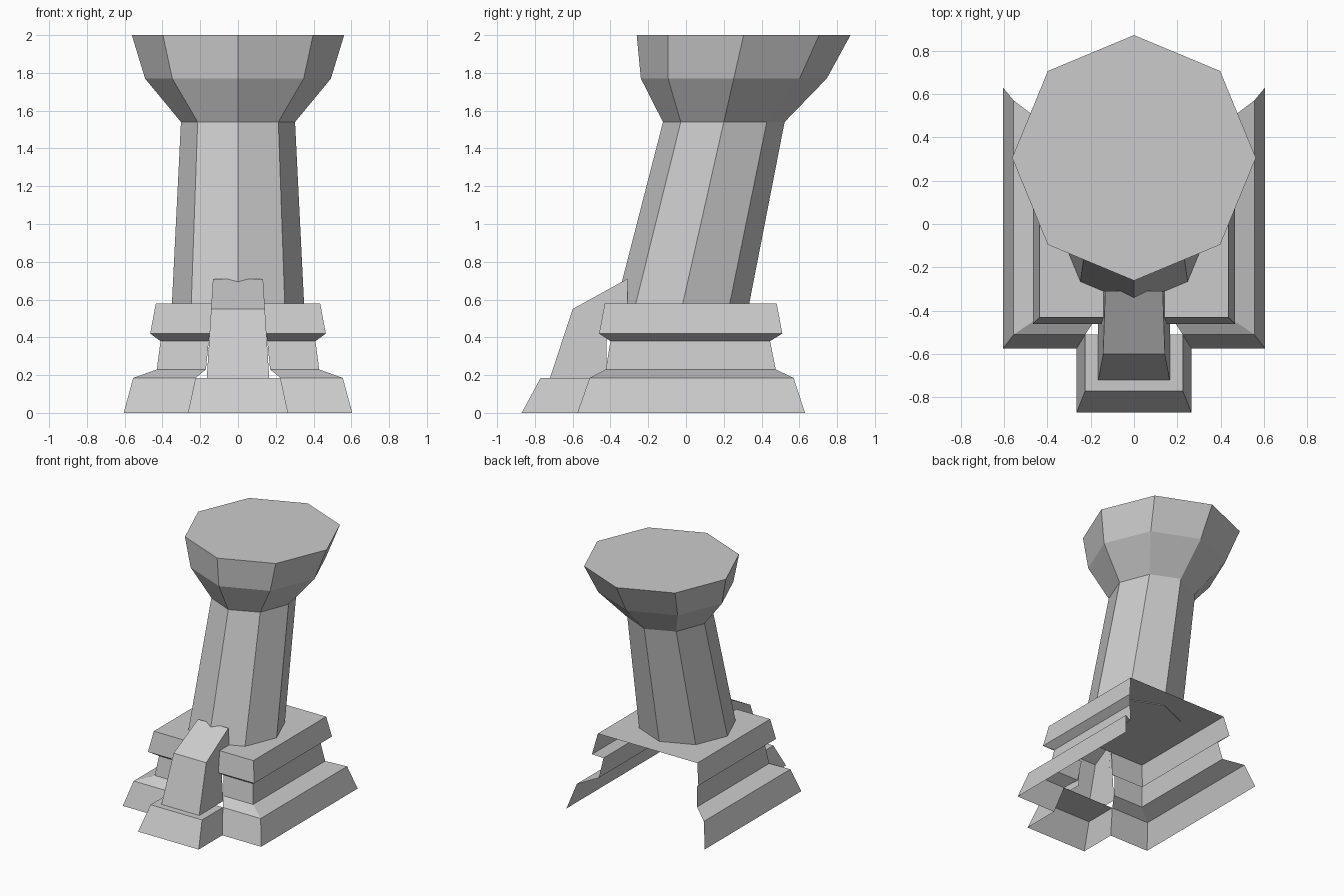
import bpy
import bmesh
import math

cube = bpy.data.objects.get("Cube")
if cube:
    bpy.data.objects.remove(cube, do_unlink=True)

stone = bpy.data.materials.new("grey stone")
stone.use_nodes = True
GREY = (0.6, 0.6, 0.6, 1)
stone.diffuse_color = GREY
stone.node_tree.nodes["Principled BSDF"].inputs["Base Color"].default_value = GREY


def finish(name, bm):
    mesh = bpy.data.meshes.new(name)
    bm.to_mesh(mesh)
    bm.free()
    mesh.materials.append(stone)
    obj = bpy.data.objects.new(name, mesh)
    bpy.context.collection.objects.link(obj)
    return obj


def loft(bm, rows, closed=False):
    """Skin stacked rows of points, low to high, each running counter-clockwise."""
    rings = [[bm.verts.new(p) for p in row] for row in rows]
    count = len(rings[0])
    for low, high in zip(rings, rings[1:]):
        for i in range(count if closed else count - 1):
            j = (i + 1) % count
            bm.faces.new((low[i], low[j], high[j], high[i]))
    return rings


def mirror_path(points):
    """Complete a path on the -x side with its +x half, back to front to back."""
    return points + [(-x, y, z) for x, y, z in reversed(points)]


# Stepped plinth: an open shell, with no back wall and a front gap for the buttress
# Each tier: height, half width, front y, back y, half width of the gap
tiers = [
    (0, .605, -.575, .63, .265),
    (.185, .555, -.51, .57, .225),
    (.23, .43, -.425, .475, .17),
    (.38, .41, -.40, .445, .155),
    (.42, .465, -.46, .51, .15),
    (.58, .435, -.43, .48, .14),
]
bm = bmesh.new()
left_rows = [[(-w, b, z), (-w, f, z), (-g, f, z)] for z, w, f, b, g in tiers]
loft(bm, left_rows)
loft(bm, [[(-x, y, z) for x, y, z in reversed(row)] for row in left_rows])
z, w, f, b, g = tiers[-1]
bm.faces.new([bm.verts.new(p) for p in ((-w, f, z), (w, f, z), (w, b, z), (-w, b, z))])
bmesh.ops.remove_doubles(bm, verts=bm.verts, dist=.0001)
finish("plinth", bm)

# Projecting front step, open to the plinth behind
bm = bmesh.new()
rings = loft(bm, [
    mirror_path([(-.265, -.575, 0), (-.265, -.87, 0)]),
    mirror_path([(-.225, -.51, .185), (-.225, -.77, .185)]),
])
bm.faces.new(rings[-1])
finish("front_step", bm)

# Tapered buttress leaning on the column, hollow at the back
side = [(-.42, .185), (-.72, .185), (-.60, .55), (-.31, .71), (-.31, .58), (-.42, .58)]
bm = bmesh.new()
sides = []
for s in (-1, 1):
    sides.append([bm.verts.new((s * (.165 - .062 * (z - .185)), y, z)) for y, z in side])
right, left = sides
bm.faces.new(list(reversed(right)))
bm.faces.new(left)
for i in (1, 2):
    bm.faces.new((right[i], left[i], left[i + 1], right[i + 1]))
bmesh.ops.recalc_face_normals(bm, faces=bm.faces)
finish("buttress", bm)


def octagon(z, centre, rx, ry):
    angles = [math.tau * i / 8 for i in range(8)]
    return [(rx * math.sin(a), centre - ry * math.cos(a), z) for a in angles]


# Leaning eight-sided column with a flared, flat-topped capital
shaft_top = octagon(1.54, .2, .302, .322)
bm = bmesh.new()
rings = loft(bm, [octagon(.575, -.018, .35, .352), shaft_top], closed=True)
bm.faces.new(list(reversed(rings[0])))
finish("column_shaft", bm)

bm = bmesh.new()
rings = loft(bm, [
    shaft_top,
    octagon(1.77, .253, .492, .492),
    octagon(2, .305, .562, .566),
], closed=True)
bm.faces.new(rings[-1])
finish("column_capital", bm)
